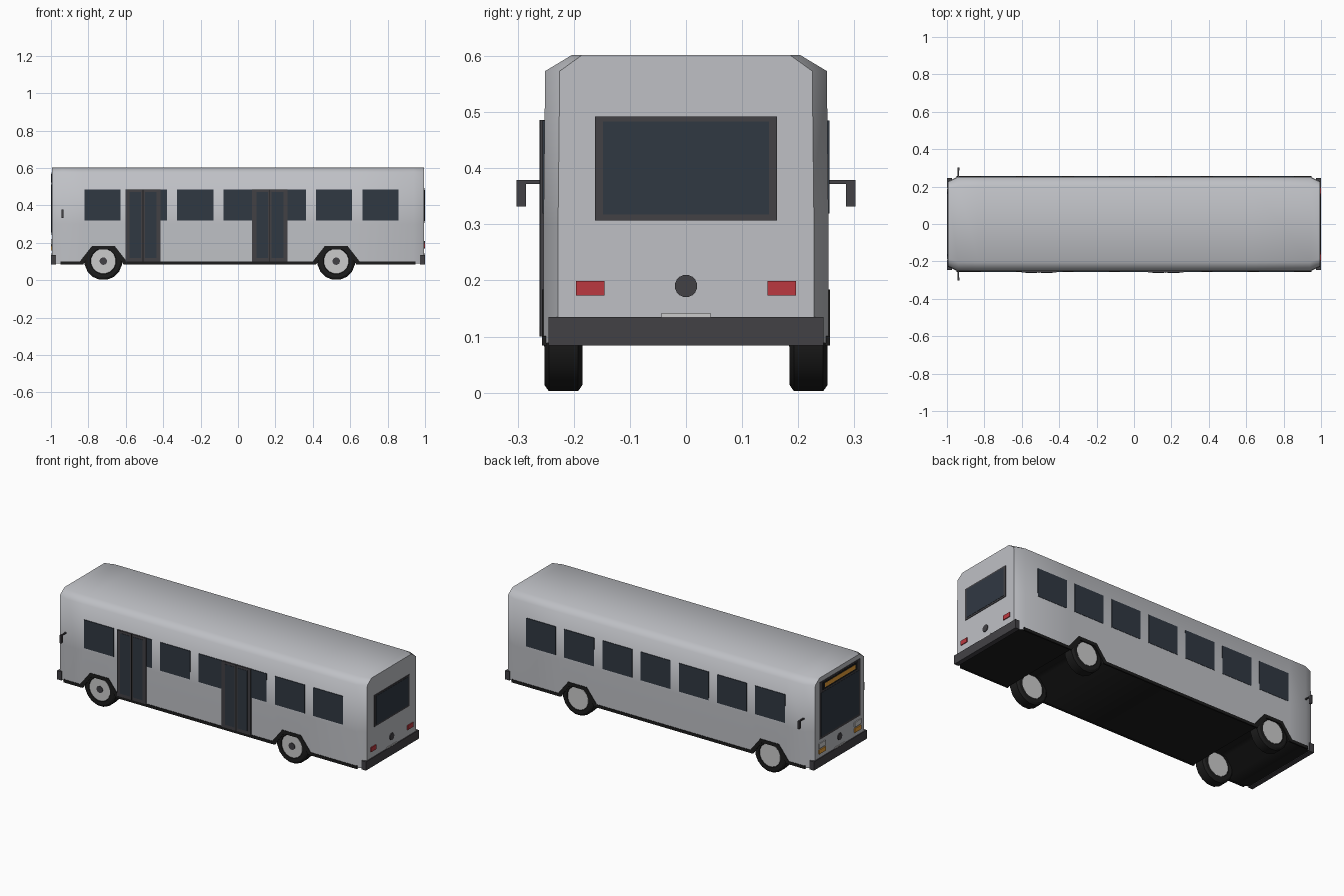
import bpy, bmesh, math

if "Cube" in bpy.data.objects:
    bpy.data.objects.remove(bpy.data.objects["Cube"])

def material(name, rgb):
    m = bpy.data.materials.new(name)
    m.diffuse_color = (*rgb, 1)
    m.use_nodes = True
    m.node_tree.nodes["Principled BSDF"].inputs["Base Color"].default_value = m.diffuse_color
    return m

SILVER = material("silver_paint", (0.52, 0.53, 0.56))
GLASS = material("tinted_glass", (0.03, 0.04, 0.055))
TRIM = material("dark_trim", (0.055, 0.053, 0.06))
BLACK = material("black_rubber", (0.012, 0.012, 0.012))
RIM = material("rim_metal", (0.7, 0.7, 0.7))
RED = material("red_lens", (0.5, 0.04, 0.05))
ORANGE = material("orange_lens", (0.8, 0.35, 0.04))
WHITE = material("white_lens", (0.85, 0.85, 0.85))

def finish(name, bm, *mats, smooth=None):
    bmesh.ops.recalc_face_normals(bm, faces=bm.faces)
    me = bpy.data.meshes.new(name)
    bm.to_mesh(me)
    bm.free()
    ob = bpy.data.objects.new(name, me)
    bpy.context.collection.objects.link(ob)
    for m in mats:
        me.materials.append(m)
    if smooth:
        bpy.ops.object.select_all(action='DESELECT')
        ob.select_set(True)
        bpy.context.view_layer.objects.active = ob
        bpy.ops.object.shade_smooth_by_angle(angle=math.radians(smooth))
    return ob

def boxes(name, mat, *specs):
    """Each spec is x0, x1, y0, y1, z0, z1."""
    bm = bmesh.new()
    for x0, x1, y0, y1, z0, z1 in specs:
        vs = bmesh.ops.create_cube(bm, size=1)["verts"]
        for v in vs:
            v.co = (x0 if v.co.x < 0 else x1, y0 if v.co.y < 0 else y1, z0 if v.co.z < 0 else z1)
    return finish(name, bm, mat)

def lathe(name, mat, profile, centre, axis='Y', n=16):
    """Revolve (radius, offset) pairs about an axis through centre."""
    bm = bmesh.new()
    rings = []
    for r, o in profile:
        ring = []
        for k in range(n):
            a = 2 * math.pi * (k + 0.5) / n
            u, w = r * math.cos(a), r * math.sin(a)
            p = (u, o, w) if axis == 'Y' else (o, u, w)
            ring.append(bm.verts.new([c + d for c, d in zip(centre, p)]))
        rings.append(ring)
    for a, b in zip(rings, rings[1:]):
        for k in range(n):
            bm.faces.new((a[k], a[(k + 1) % n], b[(k + 1) % n], b[k]))
    bm.faces.new(rings[0])
    bm.faces.new(rings[-1])
    return finish(name, bm, mat, smooth=30)

AXLES = (-0.72, 0.525)
END, CORNER, FLOOR = 0.995, 0.94, 0.088

# Body: cross-sections lofted along x, the floor rising over each axle
stations = [(-END, FLOOR), (-CORNER, FLOOR)]
for c in AXLES:
    stations += [(c - 0.11, FLOOR), (c - 0.05, 0.166), (c + 0.05, 0.166), (c + 0.11, FLOOR)]
stations += [(CORNER, FLOOR), (END, FLOOR)]
bm = bmesh.new()
rings = []
for x, floor in stations:
    inset = 0.026 if abs(x) == END else 0
    half = [(0.254 - inset, floor), (0.254 - inset, 0.3), (0.251 - inset, 0.573), (0.203 - inset * 0.7, 0.602)]
    ring = half + [(-y, z) for y, z in reversed(half)]
    rings.append([bm.verts.new((x, y, z)) for y, z in ring])
for a, b in zip(rings, rings[1:]):
    for k in range(8):
        f = bm.faces.new((a[k], a[(k + 1) % 8], b[(k + 1) % 8], b[k]))
        f.material_index = 1 if k == 7 else 0
bm.faces.new(rings[0])
bm.faces.new(rings[-1])
finish("bus_body", bm, SILVER, BLACK, smooth=60)

# Skirt and wheel arch trim along the lower edge of both sides
lower = [(-0.95, 0.084)]
upper = [(-0.95, 0.101)]
for c in AXLES:
    lower += [(c - 0.108, 0.084), (c - 0.05, 0.164), (c + 0.05, 0.164), (c + 0.108, 0.084)]
    upper += [(c - 0.125, 0.101), (c - 0.06, 0.184), (c + 0.06, 0.184), (c + 0.125, 0.101)]
lower.append((0.95, 0.084))
upper.append((0.95, 0.101))
for side, label in ((-1, "door_side"), (1, "window_side")):
    bm = bmesh.new()
    loops = [[bm.verts.new((x, side * y, z)) for x, z in pts]
             for y, pts in ((0.248, lower), (0.257, lower), (0.257, upper), (0.248, upper))]
    for i in range(4):
        a, b = loops[i], loops[(i + 1) % 4]
        for k in range(len(a) - 1):
            bm.faces.new((a[k], a[k + 1], b[k + 1], b[k]))
    bm.faces.new([l[0] for l in loops])
    bm.faces.new([l[-1] for l in loops])
    finish("skirt_trim_" + label, bm, BLACK)

# Wheels
for c, end in zip(AXLES, ("front", "rear")):
    for side, label in ((-1, "door_side"), (1, "window_side")):
        at = (c, side * 0.2185, 0.102)
        tag = f"_{end}_{label}"
        lathe("tyre" + tag, BLACK, [(0.066, -0.028), (0.07, -0.034), (0.09, -0.034), (0.1015, -0.026),
                                    (0.1015, 0.026), (0.09, 0.034), (0.07, 0.034), (0.066, 0.028)], at)
        lathe("rim" + tag, RIM, [(0.067, -0.032), (0.067, 0.032)], at)
        lathe("hub" + tag, TRIM, [(0.02, -0.035), (0.02, -0.03)], at)

# Side windows, seven per side
for side, label in ((-1, "door_side"), (1, "window_side")):
    y0, y1 = sorted((side * 0.245, side * 0.2555))
    boxes("side_windows_" + label, GLASS,
          *[(-0.82 + 0.2475 * i, -0.627 + 0.2475 * i, y0, y1, 0.319, 0.485) for i in range(7)])

# Double-leaf doors
for x, label in ((-0.602, "front"), (0.076, "middle")):
    boxes("door_frame_" + label, TRIM, (x, x + 0.188, -0.26, -0.245, 0.1, 0.486))
    boxes("door_glass_" + label, GLASS, *[(x + o, x + o + 0.062, -0.2615, -0.255, 0.118, 0.472) for o in (0.022, 0.104)])
    boxes("door_seam_" + label, BLACK, (x + 0.092, x + 0.096, -0.2612, -0.255, 0.1, 0.486))

# Bumpers
for s, label in ((-1, "front"), (1, "rear")):
    x0, x1 = sorted((s * 0.972, s * 1.0))
    boxes("bumper_" + label, TRIM, (x0, x1, -0.245, 0.245, 0.084, 0.135))
    x0, x1 = sorted((s * 0.99, s * 0.9985))
    boxes("number_plate_" + label, WHITE, (x0, x1, -0.044, 0.044, 0.1, 0.142))
    lathe("round_latch_" + label, TRIM, [(0.02, s * 0.99), (0.02, s * 0.999)], (0, 0, 0.19), axis='X')

# Rear window and tail lights
boxes("rear_window_frame", TRIM, (0.985, 0.998, -0.162, 0.162, 0.307, 0.492))
boxes("rear_window_glass", GLASS, (0.99, 0.9995, -0.148, 0.148, 0.317, 0.483))
boxes("tail_lights", RED, (0.985, 1.0, -0.196, -0.145, 0.173, 0.199), (0.985, 1.0, 0.145, 0.196, 0.173, 0.199))

# Windscreen, destination sign panel and headlights
boxes("windscreen_frame", TRIM, (-0.998, -0.985, -0.188, 0.188, 0.242, 0.575))
boxes("windscreen_glass", GLASS, (-0.9995, -0.99, -0.175, 0.175, 0.255, 0.512))
boxes("sign_panel", BLACK, (-0.9992, -0.99, -0.16, 0.16, 0.522, 0.567))
boxes("sign_light_bar", ORANGE, (-1.0, -0.99, -0.14, 0.14, 0.533, 0.557))
for name, mat, z0, z1 in (("headlights", WHITE, 0.192, 0.22), ("indicators", ORANGE, 0.16, 0.184)):
    boxes(name, mat, (-1.0, -0.985, -0.195, -0.135, z0, z1), (-1.0, -0.985, 0.135, 0.195, z0, z1))

# Door-height mirrors on short arms
for s, label in ((-1, "door_side"), (1, "window_side")):
    arm, head = sorted((s * 0.245, s * 0.3)), sorted((s * 0.285, s * 0.302))
    boxes("mirror_" + label, TRIM, (-0.943, -0.935, *arm, 0.372, 0.379), (-0.944, -0.934, *head, 0.332, 0.379))
